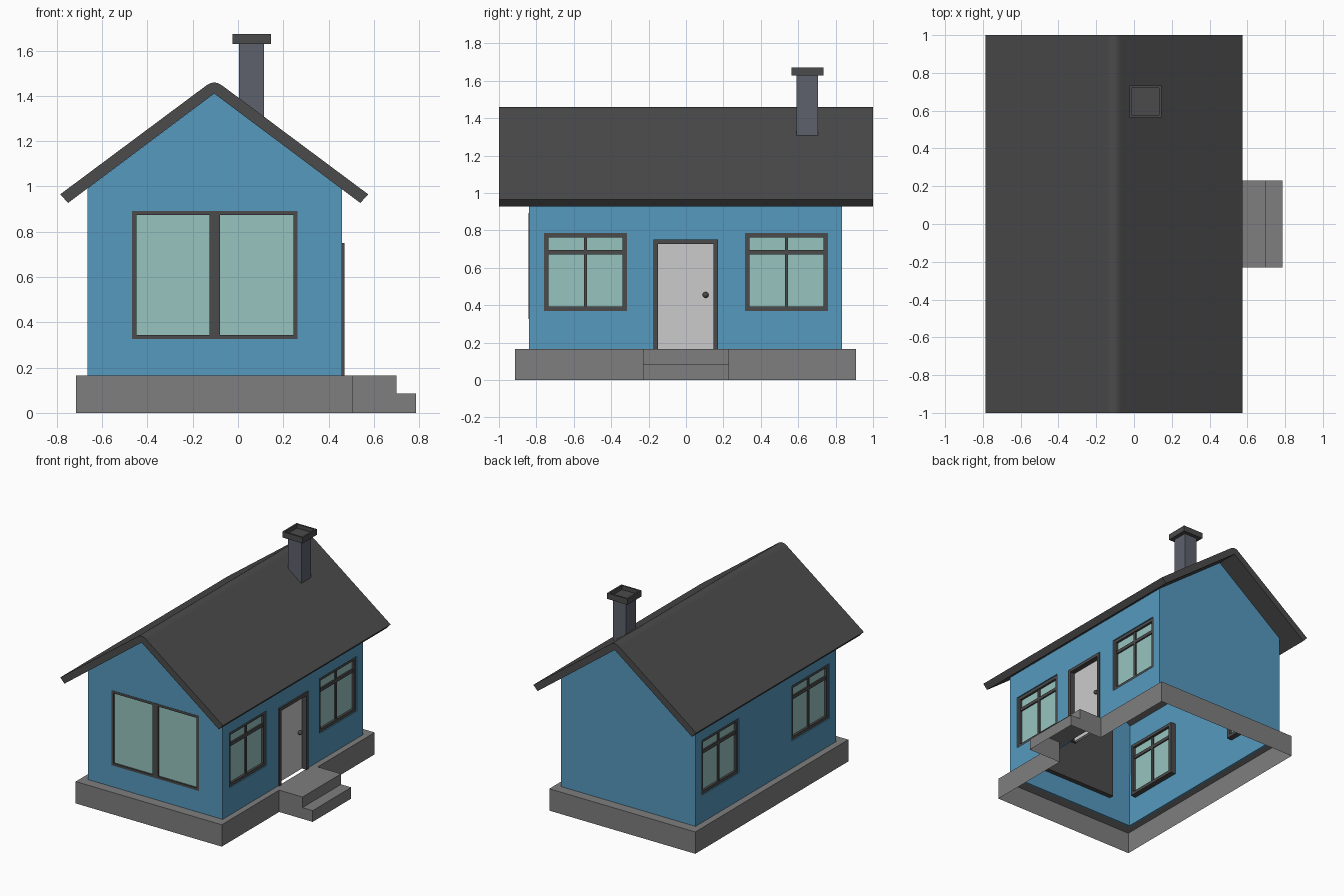
import bpy, bmesh
from mathutils import Matrix

if "Cube" in bpy.data.objects:
    bpy.data.objects.remove(bpy.data.objects["Cube"])


def material(name, rgb):
    m = bpy.data.materials.new(name)
    m.diffuse_color = (*rgb, 1)
    m.use_nodes = True
    m.node_tree.nodes["Principled BSDF"].inputs["Base Color"].default_value = m.diffuse_color
    return m


BLUE = material("wall_blue", (0.09, 0.32, 0.52))
DARK = material("roof_dark", (0.07, 0.07, 0.07))
STONE = material("base_grey", (0.21, 0.21, 0.21))
SLATE = material("chimney_slate", (0.11, 0.12, 0.15))
GLASS = material("glass", (0.31, 0.55, 0.52))
WHITE = material("door_pale", (0.6, 0.6, 0.6))


def finish(name, bm, mat=None):
    me = bpy.data.meshes.new(name)
    bm.to_mesh(me)
    bm.free()
    if mat:
        me.materials.append(mat)
    ob = bpy.data.objects.new(name, me)
    bpy.context.collection.objects.link(ob)
    return ob


def smooth(ob):
    bpy.ops.object.select_all(action='DESELECT')
    ob.select_set(True)
    bpy.context.view_layer.objects.active = ob
    bpy.ops.object.shade_smooth_by_angle()


def add_box(bm, x, y, z):
    """Add a box given its (min, max) range on each axis, in any order."""
    r = (x, y, z)
    size = [abs(b - a) for a, b in r]
    mid = [(a + b) / 2 for a, b in r]
    return bmesh.ops.create_cube(
        bm, size=1, matrix=Matrix.Translation(mid) @ Matrix.Diagonal((*size, 1)))


def boxes(name, ranges, mat=None):
    bm = bmesh.new()
    for r in ranges:
        add_box(bm, *r)
    return finish(name, bm, mat)


# house extents
X0, X1, Y0, Y1, FLOOR = -0.665, 0.46, -0.84, 0.835, 0.165
RIDGE = -0.105

# stone base with entrance steps: an open shell lofted through stacked outlines
def outline(a, b, c, d, s, t, z):
    return [(a, c, z), (b, c, z), (b, -0.23, z), (s, -0.23, z),
            (s, 0.23, z), (b, 0.23, z), (b, d, z), (a, d, z)]


outer = (-0.715, 0.505, -0.915, 0.91)
rings = [outline(*outer, 0.785, 0, 0), outline(*outer, 0.785, 0, 0.085),
         outline(*outer, 0.70, 0, 0.085), outline(*outer, 0.70, 0, FLOOR),
         outline(X0, X1, Y0, Y1, X1, 0, FLOOR)]
bm = bmesh.new()
loops = [[bm.verts.new(p) for p in r] for r in rings]
for lo, hi in zip(loops, loops[1:]):
    for i in range(8):
        j = (i + 1) % 8
        bm.faces.new((lo[i], lo[j], hi[j], hi[i]))
bmesh.ops.delete(bm, geom=[f for f in bm.faces if f.calc_area() < 1e-5], context='FACES')
bmesh.ops.remove_doubles(bm, verts=bm.verts[:], dist=1e-4)
finish("base_and_steps", bm, STONE)

# walls: two gables and two sides, thickened inwards
section = [(X0, FLOOR), (X0, 0.99), (RIDGE, 1.41), (X1, 0.99), (X1, FLOOR)]
bm = bmesh.new()
f = [bm.verts.new((x, Y0, z)) for x, z in section]
b = [bm.verts.new((x, Y1, z)) for x, z in section]
bm.faces.new(f[::-1])
bm.faces.new(b)
bm.faces.new((f[0], b[0], b[1], f[1])[::-1])
bm.faces.new((f[4], b[4], b[3], f[3]))
bmesh.ops.recalc_face_normals(bm, faces=bm.faces[:])
if next(p for p in bm.faces if abs(p.calc_center_median().y - Y1) < 1e-4).normal.y < 0:
    bmesh.ops.reverse_faces(bm, faces=bm.faces[:])
walls = finish("walls", bm, BLUE)
sol = walls.modifiers.new("thickness", 'SOLIDIFY')
sol.thickness, sol.offset = 0.02, -1

# side windows: recessed frame, mullion, transom and glass
cuts = []
W, H0, H1, T = 0.2225, 0.37, 0.785, 0.024
for side, face, inward in (("right", X1, -1), ("left", X0, 1)):
    def depth(a, b):
        return (face + inward * a, face + inward * b)
    for end, c in (("front", -0.5375), ("back", 0.5375)):
        l, r = c - W, c + W
        d, thin = depth(0.008, 0.055), depth(0.014, 0.045)
        boxes(f"{side}_{end}_window_frame", [
            (d, (l, l + T), (H0, H1)), (d, (r - T, r), (H0, H1)),
            (d, (l + T, r - T), (H0, H0 + T)), (d, (l + T, r - T), (H1 - T, H1)),
            (thin, (c - 0.009, c + 0.009), (H0 + T, H1 - T)),
            (thin, (l + T, r - T), (0.67, 0.695))], DARK)
        boxes(f"{side}_{end}_window_glass",
              [(depth(0.025, 0.035), (l + T, r - T), (H0 + T, H1 - T))], GLASS)
        cuts.append((depth(-0.05, 0.07), (l, r), (H0, H1)))

# large front window with two panes and a solid back
l, r, c, z0, z1, t = -0.467, 0.262, -0.103, 0.327, 0.892, 0.018
d = (Y0 - 0.002, Y0 + 0.05)
boxes("front_window_frame", [
    (d, (l, l + t), (z0, z1)), (d, (r - t, r), (z0, z1)),
    (d, (l + t, r - t), (z0, z0 + t)), (d, (l + t, r - t), (z1 - t, z1)),
    (d, (c - 0.023, c + 0.023), (z0 + t, z1 - t)),
    ((Y0 + 0.04, Y0 + 0.05), (l + t, r - t), (z0 + t, z1 - t))], DARK)
ob = bpy.data.objects["front_window_frame"]
ob.data.transform(Matrix(((0, 1, 0, 0), (1, 0, 0, 0), (0, 0, 1, 0), (0, 0, 0, 1))))
ob.data.flip_normals()
boxes("front_window_glass", [
    (p, (Y0 + 0.01, Y0 + 0.018), (z0 + t, z1 - t))
    for p in ((l + t, c - 0.023), (c + 0.023, r - t))], GLASS)
cuts.append(((l, r), (Y0 - 0.05, Y0 + 0.07), (z0, z1)))

# door: frame, recessed leaf and knob
l, r, top, t = -0.175, 0.17, 0.75, 0.024
d = (0.405, 0.471)
boxes("door_frame", [(d, (l, l + t), (FLOOR, top)), (d, (r - t, r), (FLOOR, top)),
                     (d, (l + t, r - t), (top - t, top))], DARK)
boxes("door_leaf", [((0.41, 0.432), (l + t, r - t), (FLOOR, top - t))], WHITE)
cuts.append(((0.38, 0.52), (l, r), (FLOOR - 0.05, top)))
bm = bmesh.new()
bmesh.ops.create_uvsphere(bm, u_segments=16, v_segments=10, radius=0.016,
                          matrix=Matrix.Translation((0.446, 0.105, 0.455)))
smooth(finish("door_knob", bm, DARK))

# cut all openings out of the walls
cutter = boxes("opening_cutter", cuts)
cutter.hide_render = True
cutter.display_type = 'WIRE'
cut = walls.modifiers.new("openings", 'BOOLEAN')
cut.operation, cut.solver, cut.object = 'DIFFERENCE', 'EXACT', cutter

# roof: folded slab with a rounded ridge
half = [(0.68, 0.965)]
N = 8
ridge = []
for i in range(N + 1):
    u = i / N
    ridge.append((-0.037 + 0.074 * u, 1.444 + 2 * u * (1 - u) * 0.029))
profile = [(-0.68, 0.965)] + ridge + [(0.68, 0.965), (0.645, 0.927), (0, 1.41), (-0.645, 0.927)]
bm = bmesh.new()
face = bm.faces.new([bm.verts.new((RIDGE + x, -1, z)) for x, z in profile])
ext = bmesh.ops.extrude_face_region(bm, geom=[face])["geom"]
bmesh.ops.translate(bm, vec=(0, 2, 0), verts=[v for v in ext if isinstance(v, bmesh.types.BMVert)])
bmesh.ops.recalc_face_normals(bm, faces=bm.faces[:])
smooth(finish("roof", bm, DARK))

# chimney stack and hollow cap
boxes("chimney_stack", [((0.005, 0.115), (0.592, 0.706), (1.30, 1.635))], SLATE)
bm = bmesh.new()
add_box(bm, (-0.025, 0.145), (0.564, 0.734), (1.628, 1.672))
bm.normal_update()
lid = max(bm.faces, key=lambda p: p.calc_center_median().z)
bmesh.ops.inset_region(bm, faces=[lid], thickness=0.018)
ext = bmesh.ops.extrude_discrete_faces(bm, faces=[lid])["faces"][0]
bmesh.ops.translate(bm, vec=(0, 0, -0.03), verts=ext.verts[:])
finish("chimney_cap", bm, DARK)
